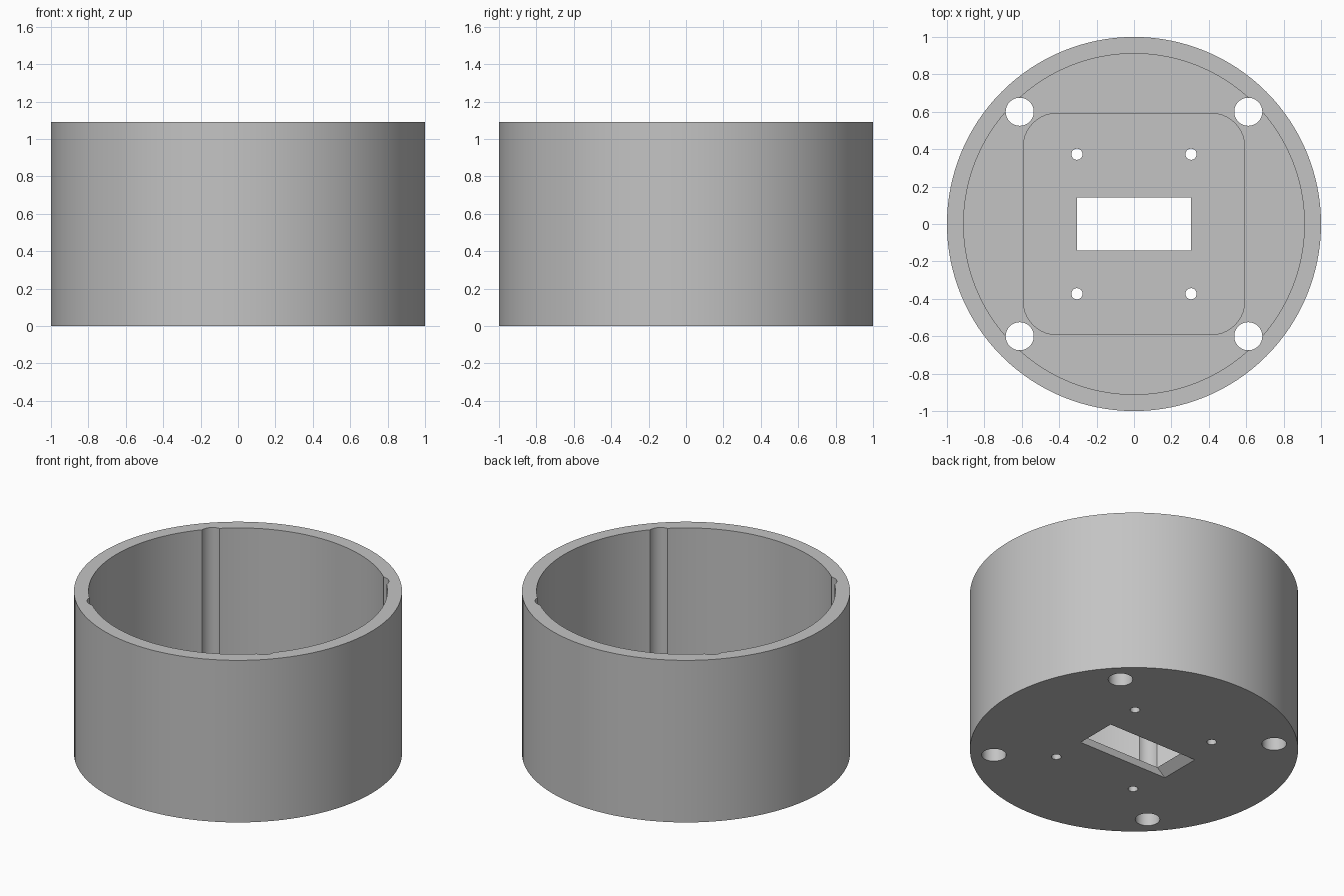
import bpy
import bmesh
from math import cos, sin, tau, radians
from mathutils import Vector

default = bpy.data.objects.get("Cube")
if default:
    bpy.data.objects.remove(default, do_unlink=True)

HEIGHT = 1.09
FLOOR = 0.10         # main floor thickness
RECESS_FLOOR = 0.05  # thinner floor inside the square recess
ABOVE, BELOW = 1.5, -0.1

grey = bpy.data.materials.new("plain_grey")
grey.use_nodes = True
colour = (0.55, 0.55, 0.55, 1)
grey.diffuse_color = colour
grey.node_tree.nodes["Principled BSDF"].inputs["Base Color"].default_value = colour


def circle(radius, sides, x=0, y=0):
    return [(x + radius * cos(tau * i / sides), y + radius * sin(tau * i / sides))
            for i in range(sides)]


def rounded_square(half, radius, steps=10):
    points = []
    for quarter, (sx, sy) in enumerate([(1, 1), (-1, 1), (-1, -1), (1, -1)]):
        for i in range(steps + 1):
            a = tau / 4 * (quarter + i / steps)
            points.append((sx * (half - radius) + radius * cos(a),
                           sy * (half - radius) + radius * sin(a)))
    return points


def prism(name, corners, depth):
    """Extrude a closed loop of 3D corners along the depth vector."""
    bm = bmesh.new()
    face = bm.faces.new([bm.verts.new(c) for c in corners])
    extruded = bmesh.ops.extrude_face_region(bm, geom=[face])["geom"]
    moved = [g for g in extruded if isinstance(g, bmesh.types.BMVert)]
    bmesh.ops.translate(bm, verts=moved, vec=Vector(depth))
    bmesh.ops.recalc_face_normals(bm, faces=bm.faces)
    mesh = bpy.data.meshes.new(name)
    bm.to_mesh(mesh)
    bm.free()
    mesh.materials.append(grey)
    obj = bpy.data.objects.new(name, mesh)
    bpy.context.collection.objects.link(obj)
    return obj


def upright(name, outline, bottom, top):
    return prism(name, [(x, y, bottom) for x, y in outline], (0, 0, top - bottom))


# Round body
body = upright("round_housing", circle(1, 128), 0, HEIGHT)

# Cavity and square floor recess
cutters = [upright("cavity_cutter", circle(0.911, 128), FLOOR, ABOVE),
           upright("recess_cutter", rounded_square(0.592, 0.18), RECESS_FLOOR, 0.5)]

# Corner bores that also groove the wall, and small floor holes
for sx in (-1, 1):
    for sy in (-1, 1):
        cutters.append(upright("bore_cutter", circle(0.075, 40, sx * 0.611, sy * 0.6),
                               BELOW, ABOVE))
        cutters.append(upright("small_hole_cutter", circle(0.03, 24, sx * 0.305, sy * 0.373),
                               BELOW, 0.5))

# Rectangular slot with one sloped end
slot = [(-0.425, -0.05), (0.305, -0.05), (0.305, 0.3), (-0.305, 0.3), (-0.305, 0.05)]
cutters.append(prism("slot_cutter", [(x, -0.142, z) for x, z in slot], (0, 0.284, 0)))

# Cut everything out of the body
bpy.ops.object.select_all(action="DESELECT")
bpy.context.view_layer.objects.active = body
body.select_set(True)
for cutter in cutters:
    cutter.hide_render = True
    cut = body.modifiers.new("cut", "BOOLEAN")
    cut.operation = "DIFFERENCE"
    cut.solver = "EXACT"
    cut.object = cutter
    bpy.ops.object.modifier_apply(modifier=cut.name)
    bpy.data.objects.remove(cutter, do_unlink=True)

bpy.ops.object.shade_smooth_by_angle(angle=radians(30))
